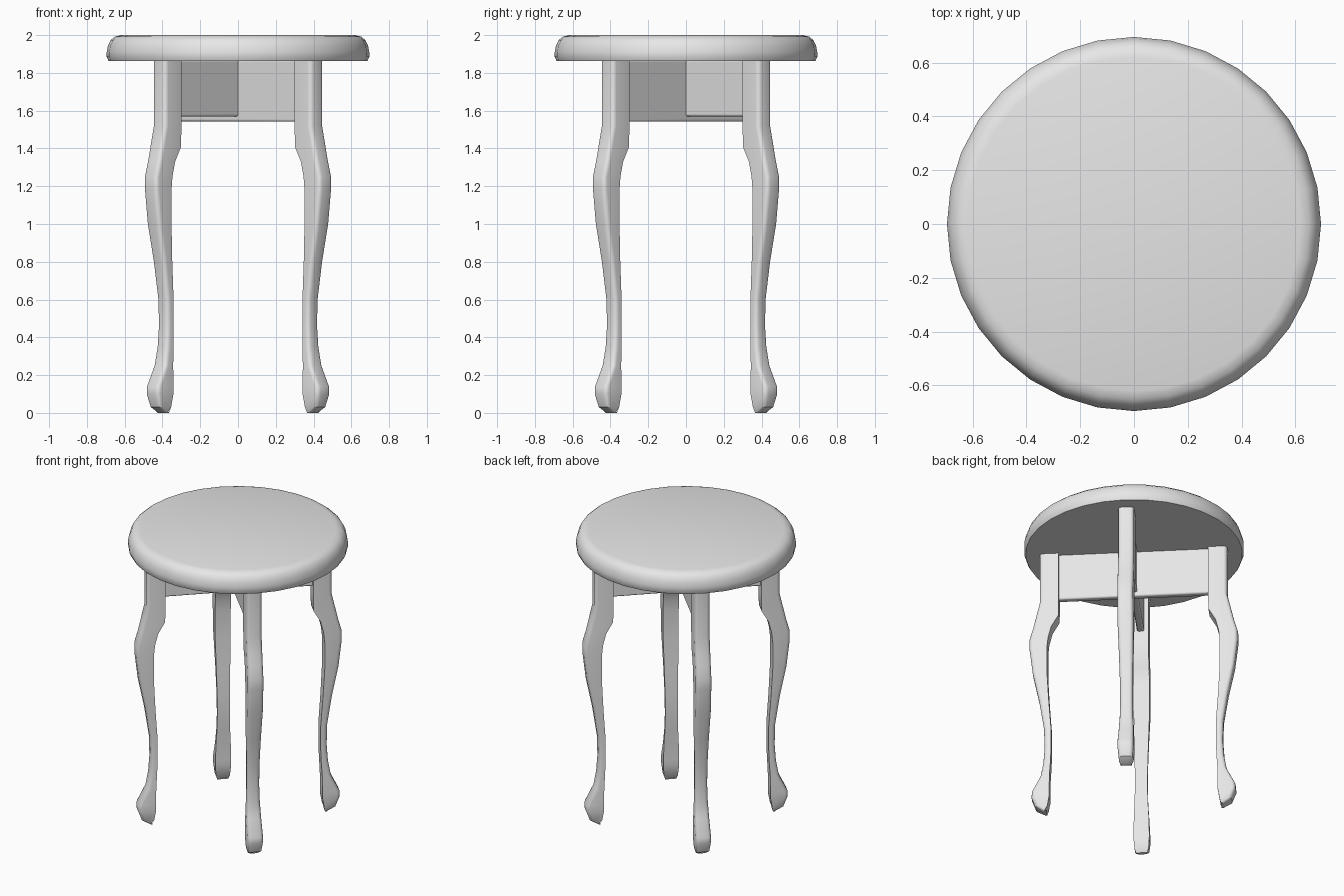
import bpy, bmesh, math
from mathutils import Matrix

cube = bpy.data.objects.get("Cube")
if cube:
    bpy.data.objects.remove(cube, do_unlink=True)

grey = bpy.data.materials.new("light_grey")
grey.use_nodes = True
grey.diffuse_color = (0.8, 0.8, 0.8, 1)
grey.node_tree.nodes["Principled BSDF"].inputs["Base Color"].default_value = (0.8, 0.8, 0.8, 1)


def finish(bm, name, angle=35):
    """Turn a bmesh into a shaded object."""
    bmesh.ops.recalc_face_normals(bm, faces=bm.faces)
    mesh = bpy.data.meshes.new(name)
    bm.to_mesh(mesh)
    bm.free()
    mesh.materials.append(grey)
    obj = bpy.data.objects.new(name, mesh)
    bpy.context.collection.objects.link(obj)
    bpy.ops.object.select_all(action='DESELECT')
    obj.select_set(True)
    bpy.context.view_layer.objects.active = obj
    bpy.ops.object.shade_smooth_by_angle(angle=math.radians(angle))
    return obj


def loft(rings):
    """Skin a stack of closed rings and cap both ends."""
    bm = bmesh.new()
    loops = [[bm.verts.new(p) for p in ring] for ring in rings]
    n = len(loops[0])
    for a, b in zip(loops, loops[1:]):
        for i in range(n):
            j = (i + 1) % n
            bm.faces.new((a[i], a[j], b[j], b[i]))
    bm.faces.new(loops[0][::-1])
    bm.faces.new(loops[-1])
    return bm


# Round seat with a softened rim
SEAT = [(.685, 1.862), (.695, 1.885), (.695, 1.91), (.689, 1.942),
        (.675, 1.973), (.652, 1.992), (.62, 2.0)]
SIDES = 32
turns = [math.tau * i / SIDES for i in range(SIDES)]
finish(loft([[(r * math.cos(a), r * math.sin(a), z) for a in turns]
             for r, z in SEAT]), "seat", 40)

# Curved leg: height, outer reach, inner reach, width
LEG = [(0, .42, .375, .07), (.03, .46, .354, .09), (.1, .482, .342, .1),
       (.14, .48, .342, .1), (.25, .44, .343, .095), (.35, .424, .342, .085),
       (.46, .417, .341, .08), (.6, .42, .341, .082), (.8, .444, .348, .09),
       (1.0, .476, .352, .1), (1.18, .491, .352, .1), (1.25, .491, .347, .1),
       (1.33, .475, .333, .1), (1.41, .462, .301, .1), (1.52, .444, .3, .1),
       (1.87, .444, .3, .1)]
ROUND = .022


def leg_ring(z, reach_out, reach_in, width):
    """Cross-section with rounded outer corners and square inner ones."""
    half = width / 2
    outer = math.sqrt(2) * (reach_out + .011) - half
    inner = math.sqrt(2) * reach_in + half
    arc = [(outer - ROUND + ROUND * math.cos(t), half - ROUND + ROUND * math.sin(t))
           for t in (0, math.pi / 6, math.pi / 3, math.pi / 2)]
    points = [(inner, -half)] + [(x, -y) for x, y in arc[::-1]] + arc + [(inner, half)]
    return [(x, y, z) for x, y in points]


for i, name in enumerate(("back_left_leg", "back_right_leg",
                          "front_right_leg", "front_left_leg")):
    bm = loft([leg_ring(*row) for row in LEG])
    bm.transform(Matrix.Rotation(math.pi / 4 + i * math.pi / 2, 4, 'Z'))
    finish(bm, name)

# Crossed boards joining opposite legs
for name, turn, bottom in (("upper_cross_board", 1, 1.57), ("lower_cross_board", -1, 1.542)):
    bm = bmesh.new()
    bmesh.ops.create_cube(bm, size=1)
    height = 1.87 - bottom
    bm.transform(Matrix.Rotation(turn * math.pi / 4, 4, 'Z')
                 @ Matrix.Translation((0, 0, bottom + height / 2))
                 @ Matrix.Diagonal((1.0, .045, height, 1)))
    board = finish(bm, name)
    bevel = board.modifiers.new("soft_edges", 'BEVEL')
    bevel.width = .01
    bevel.segments = 2
